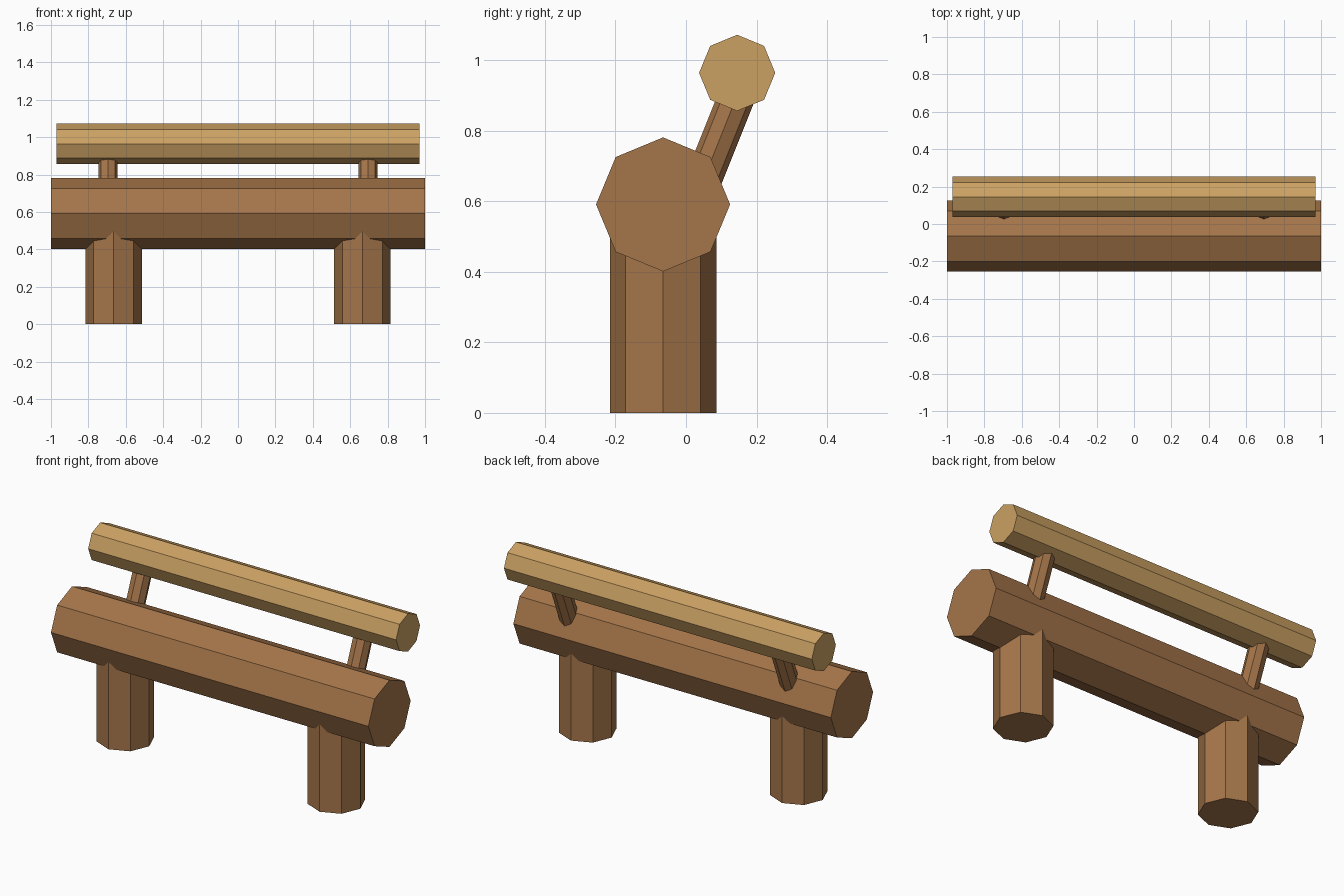
import bpy
from math import pi
from mathutils import Vector, Matrix

if "Cube" in bpy.data.objects:
    bpy.data.objects.remove(bpy.data.objects["Cube"])


def material(name, color):
    m = bpy.data.materials.new(name)
    m.diffuse_color = (*color, 1)
    m.use_nodes = True
    m.node_tree.nodes["Principled BSDF"].inputs["Base Color"].default_value = m.diffuse_color
    return m


dark_wood = material("dark_wood", (0.376, 0.178, 0.068))
light_wood = material("light_wood", (0.60, 0.355, 0.125))


def log(name, start, end, radius, mat):
    """Eight-sided log between two points, corners facing the main axes."""
    a, b = Vector(start), Vector(end)
    bpy.ops.mesh.primitive_cylinder_add(vertices=8, radius=radius, depth=(b - a).length)
    ob = bpy.context.object
    ob.name = name
    # build an orientation whose local x stays on a world axis
    z = (b - a).normalized()
    x = Vector((0, 1, 0)) if abs(z.x) > 0.9 else Vector((1, 0, 0))
    y = z.cross(x)
    rot = Matrix((x, y, z)).transposed().to_4x4()
    ob.data.transform(Matrix.Translation((a + b) / 2) @ rot)
    ob.data.materials.append(mat)
    return ob


# Seat log and lighter backrest log
log("seat", (-1, -0.065, 0.591), (1, -0.065, 0.591), 0.19, dark_wood)
log("backrest", (-0.97, 0.145, 0.964), (0.97, 0.145, 0.964), 0.108, light_wood)

# Legs and leaning backrest posts, one of each per side
for side, s in (("left", -1), ("right", 1)):
    log(side + "_leg", (s * 0.665, -0.065, 0), (s * 0.665, -0.065, 0.591), 0.151, dark_wood)
    log(side + "_post", (s * 0.695, 0.025, 0.60), (s * 0.695, 0.161, 0.94), 0.052, dark_wood)
